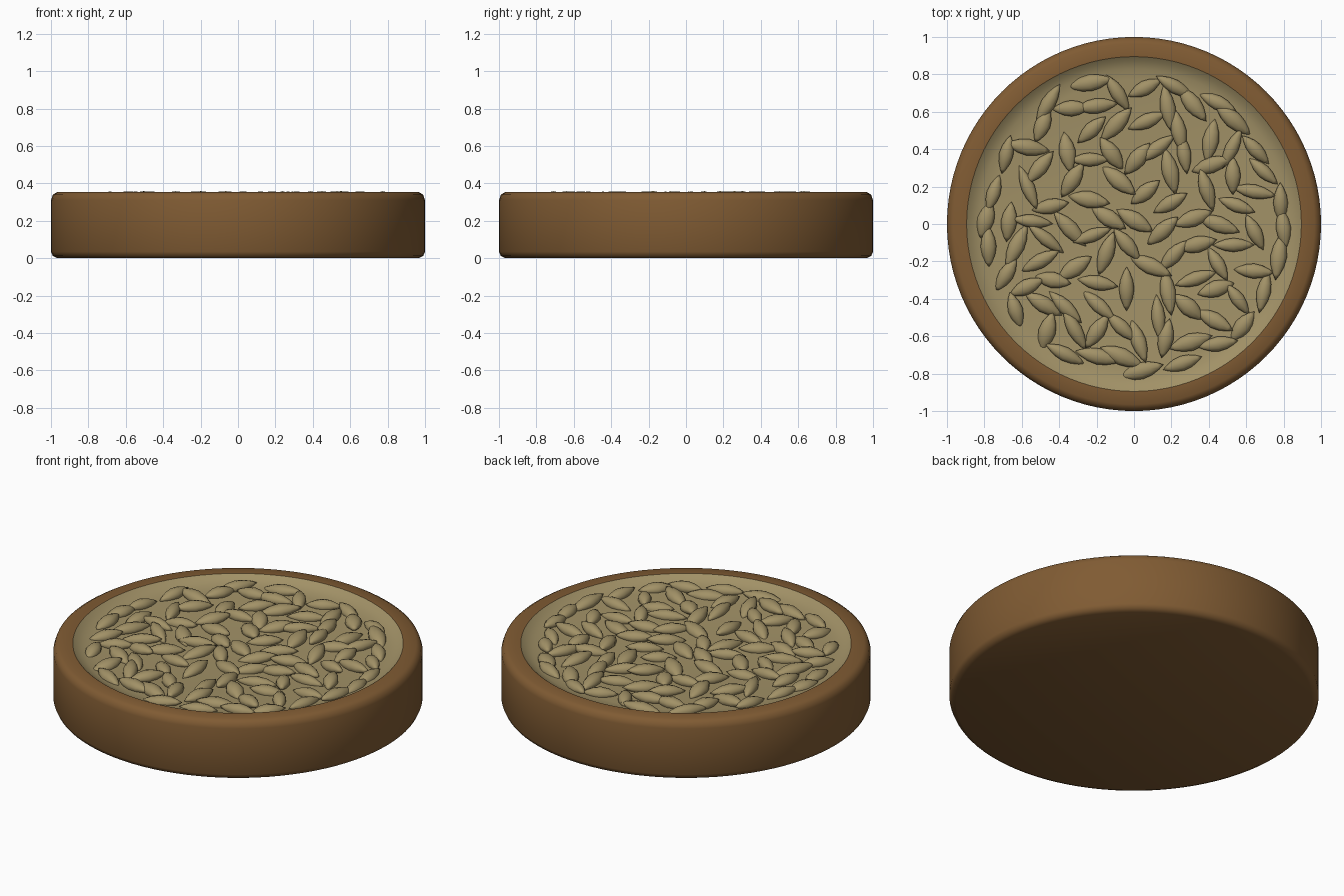
import bpy, bmesh, math, random
from mathutils import Matrix

if "Cube" in bpy.data.objects:
    bpy.data.objects.remove(bpy.data.objects["Cube"])

random.seed(11)


def material(name, rgb):
    m = bpy.data.materials.new(name)
    m.diffuse_color = (*rgb, 1)
    m.use_nodes = True
    m.node_tree.nodes["Principled BSDF"].inputs["Base Color"].default_value = m.diffuse_color
    return m


brown = material("brown_wood", (0.216, 0.105, 0.033))
tan = material("tan_grain", (0.36, 0.285, 0.135))


def add_lathe(bm, profile, segments, matrix=None):
    """Revolve (radius, z) points round z; zero radius gives a single pole."""
    matrix = matrix or Matrix()
    rings = []
    for r, z in profile:
        n = 1 if r == 0 else segments
        rings.append([bm.verts.new(matrix @ Matrix.Rotation(math.tau * i / segments, 4, 'Z')
                                   @ Matrix.Translation((r, 0, z)).to_translation())
                      for i in range(n)])
    for a, b in zip(rings, rings[1:]):
        for i in range(segments):
            j = (i + 1) % segments
            quad = [a[i % len(a)], a[j % len(a)], b[j % len(b)], b[i % len(b)]]
            bm.faces.new(list(dict.fromkeys(quad)))


def finish(name, bm, mat, angle):
    mesh = bpy.data.meshes.new(name)
    bm.to_mesh(mesh)
    bm.free()
    mesh.materials.append(mat)
    obj = bpy.data.objects.new(name, mesh)
    bpy.context.collection.objects.link(obj)
    bpy.ops.object.select_all(action='DESELECT')
    bpy.context.view_layer.objects.active = obj
    obj.select_set(True)
    bpy.ops.object.shade_smooth_by_angle(angle=math.radians(angle))
    return obj


# Round tray: flat base, softened outer edges, flat rim
bm = bmesh.new()
add_lathe(bm, [(0, 0), (0.965, 0), (0.99, 0.012), (1, 0.035), (1, 0.31),
               (0.99, 0.34), (0.965, 0.355), (0.895, 0.355)], 96)
finish("tray", bm, brown, 50)

# Shallow dished bed inside the rim
bm = bmesh.new()
add_lathe(bm, [(0.895, 0.355), (0.87, 0.336), (0.83, 0.32), (0.77, 0.312), (0, 0.31)], 96)
finish("grain_bed", bm, tan, 60)

# Scattered pointed grains, seeded, with a minimum spacing
SPINDLE = [(0, -1), (0.42, -0.75), (0.82, -0.4), (1, 0), (0.82, 0.4), (0.42, 0.75), (0, 1)]
spots = []
for _ in range(6000):
    r, a = 0.8 * math.sqrt(random.random()), random.uniform(0, math.tau)
    x, y = r * math.cos(a), r * math.sin(a)
    if all(math.hypot(x - u, y - v) > 0.118 for u, v in spots):
        spots.append((x, y))
    if len(spots) == 105:
        break

bm = bmesh.new()
for x, y in spots:
    heading = random.uniform(0, math.pi)
    half_length = random.uniform(0.1, 0.13)
    half_width = random.uniform(0.038, 0.05)
    # grains near the rim lie along it
    if math.hypot(x, y) > 0.74:
        heading = math.atan2(y, x) + math.pi / 2 + random.uniform(-0.5, 0.5)
    tilt = random.uniform(-0.12, 0.12)
    m = (Matrix.Translation((x, y, random.uniform(0.316, 0.324)))
         @ Matrix.Rotation(heading, 4, 'Z') @ Matrix.Rotation(math.pi / 2 + tilt, 4, 'Y')
         @ Matrix.Diagonal((0.035, half_width, half_length, 1)))
    add_lathe(bm, SPINDLE, 10, m)
bmesh.ops.recalc_face_normals(bm, faces=bm.faces)
finish("grains", bm, tan, 60)
